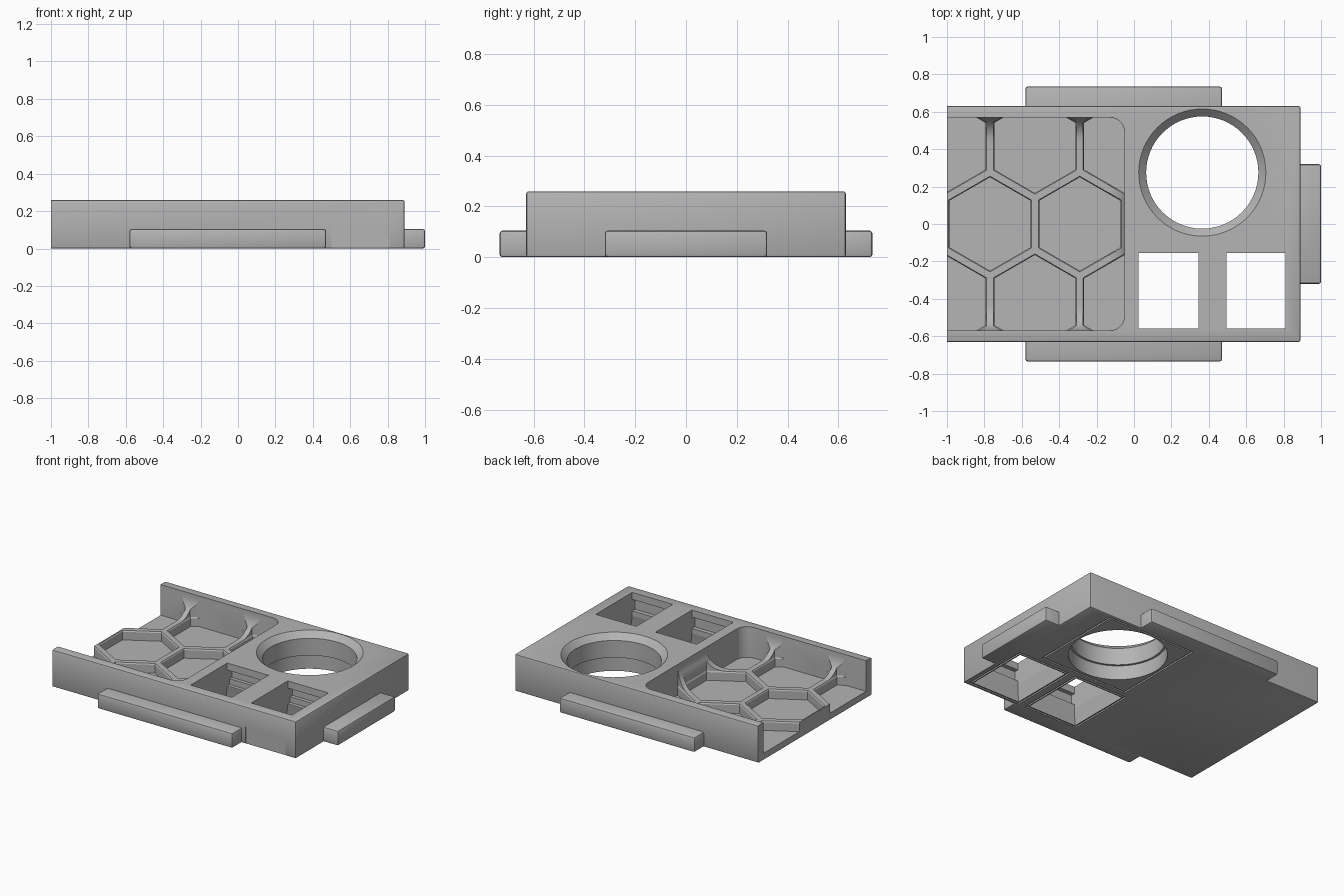
import bpy, bmesh
from math import sin, cos, pi, sqrt

if "Cube" in bpy.data.objects:
    bpy.data.objects.remove(bpy.data.objects["Cube"])

grey = bpy.data.materials.new("plain_grey")
grey.use_nodes = True
GREY = (0.46, 0.46, 0.46, 1)
grey.diffuse_color = GREY
grey.node_tree.nodes["Principled BSDF"].inputs["Base Color"].default_value = GREY


def make_object(name, bm):
    bmesh.ops.recalc_face_normals(bm, faces=bm.faces)
    mesh = bpy.data.meshes.new(name)
    bm.to_mesh(mesh)
    bm.free()
    mesh.materials.append(grey)
    obj = bpy.data.objects.new(name, mesh)
    bpy.context.collection.objects.link(obj)
    return obj


def loft(name, rings):
    """Closed solid through matching rings of 3D points."""
    bm = bmesh.new()
    loops = [[bm.verts.new(p) for p in ring] for ring in rings]
    n = len(loops[0])
    for a, b in zip(loops, loops[1:]):
        for i in range(n):
            j = (i + 1) % n
            bm.faces.new((a[i], a[j], b[j], b[i]))
    bm.faces.new(loops[0][::-1])
    bm.faces.new(loops[-1])
    return make_object(name, bm)


def rect(x0, x1, y0, y1, z, grow=0):
    x0, x1, y0, y1 = x0 - grow, x1 + grow, y0 - grow, y1 + grow
    return [(x0, y0, z), (x1, y0, z), (x1, y1, z), (x0, y1, z)]


def box(name, x0, x1, y0, y1, z0, z1):
    return loft(name, [rect(x0, x1, y0, y1, z0), rect(x0, x1, y0, y1, z1)])


def ngon(cx, cy, r, z, n, turn=0):
    return [(cx + r * cos(turn + 2 * pi * i / n),
             cy + r * sin(turn + 2 * pi * i / n), z) for i in range(n)]


def bevel(obj, width, keep, segments=1):
    """Bevel every edge whose end points pass the keep rule."""
    bm = bmesh.new()
    bm.from_mesh(obj.data)
    edges = [e for e in bm.edges if keep(*[v.co for v in e.verts])]
    bmesh.ops.bevel(bm, geom=edges, offset=width, segments=segments,
                    profile=0.5, affect='EDGES')
    bm.to_mesh(obj.data)
    bm.free()


def combine(obj, tool, operation='DIFFERENCE'):
    mod = obj.modifiers.new("combine", 'BOOLEAN')
    mod.object, mod.operation, mod.solver = tool, operation, 'EXACT'
    bpy.context.view_layer.objects.active = obj
    bpy.ops.object.modifier_apply(modifier=mod.name)
    bpy.data.objects.remove(tool)


# Main slab, open end left square
body = box("base_slab", -1, 0.89, -0.63, 0.63, 0, 0.26)
bevel(body, 0.01, lambda a, b: not (a.x < -0.99 and b.x < -0.99), 2)

# Tray: rounded plan with walls that scoop down to the rib tops
TRAY_RIGHT, TRAY_HALF, RIB_TOP, SCOOP = -0.05, 0.57, 0.11, 0.13


def tray_ring(inset, z):
    r = max(0.08 - inset, 0.006)
    x, y = TRAY_RIGHT - inset - r, TRAY_HALF - inset - r
    ring = [(-1.3, -TRAY_HALF + inset, z)]
    for side in (-1, 1):
        for i in range(7):
            a = pi / 2 * i / 6 + (-pi / 2 if side < 0 else 0)
            ring.append((x + r * cos(a), side * y + r * sin(a), z))
    return ring + [(-1.3, TRAY_HALF - inset, z)]


scoop_rings = []
for i in range(9):
    a = pi / 2 * i / 8
    scoop_rings.append(tray_ring(SCOOP * (1 - sin(a)), RIB_TOP + SCOOP * (1 - cos(a))))
combine(body, loft("tray_cutter", scoop_rings + [tray_ring(0, 0.3)]))

# Hexagonal pockets between the ribs, kept inside the tray outline
PITCH, HEX_R = 0.48, 0.25
for row in (-1, 0, 1):
    for col in range(3):
        cx = -0.77 + PITCH * (col - (0.5 if row else 0))
        if not row and col == 2:
            continue
        cy = row * PITCH * sqrt(3) / 2
        pocket = loft("pocket_cutter", [ngon(cx, cy, HEX_R, 0.045, 6, pi / 6),
                                        ngon(cx, cy, HEX_R, RIB_TOP - 0.008, 6, pi / 6),
                                        ngon(cx, cy, HEX_R + 0.006, RIB_TOP, 6, pi / 6),
                                        ngon(cx, cy, HEX_R + 0.006, 0.28, 6, pi / 6)])
        outline = loft("outline_cutter", [tray_ring(0.0005, 0.02), tray_ring(0.0005, 0.32)])
        combine(pocket, outline, 'INTERSECT')
        combine(body, pocket)

# Round hole with a chamfered mouth and a shallow seam at mid height
HX, HY = 0.365, 0.275
profile = [(0.315, -0.02), (0.315, 0.1), (0.3, 0.1), (0.3, 0.22), (0.34, 0.26), (0.34, 0.3)]
combine(body, loft("hole_cutter", [ngon(HX, HY, r, z, 64) for r, z in profile]))


def groove(x0, x1, y0, y1, w=0.012):
    """Thin rectangular groove in the underside."""
    for s in ((x0, x1, y0, y0 + w), (x0, x1, y1 - w, y1),
              (x0, x0 + w, y0 + w / 2, y1 - w / 2), (x1 - w, x1, y0 + w / 2, y1 - w / 2)):
        combine(body, box("groove_cutter", *s, -0.02, 0.01))


groove(HX - 0.345, HX + 0.345, HY - 0.345, HY + 0.335)

# Square sockets: lip at the top, wider latch cavity, flared underside
for x0, x1 in ((0.025, 0.345), (0.495, 0.81)):
    y0, y1 = -0.56, -0.155
    combine(body, loft("socket_cutter", [rect(x0, x1, y0, y1, -0.02, 0.03),
                                         rect(x0, x1, y0, y1, 0.01, 0.03),
                                         rect(x0, x1, y0, y1, 0.09),
                                         rect(x0, x1, y0, y1, 0.3)]))
    cavity = [rect(x0, x1, y0, y1 + d, z) for d, z in
              ((0.025, 0.1), (0.025, 0.14), (0.05, 0.14), (0.05, 0.21))]
    combine(body, loft("latch_cutter", cavity))
    combine(body, box("catch_cutter", x0, x1, y0 - 0.03, y0 + 0.05, 0.13, 0.21))
    groove(x0 - 0.05, x1 + 0.05, y0 - 0.05, y1 + 0.05)

# Shallow panel in the front face
combine(body, box("panel_cutter", 0.5, 0.81, -0.7, -0.625, -0.02, 0.12))

# Locating flanges on the front, back and right end
flanges = []
for name, x0, x1, y0, y1 in (("front_flange", -0.58, 0.47, -0.735, -0.62),
                             ("back_flange", -0.58, 0.47, 0.62, 0.735),
                             ("right_flange", 0.88, 1.0, -0.32, 0.32)):
    f = box(name, x0, x1, y0, y1, 0, 0.105)
    if name == "right_flange":
        bevel(f, 0.012, lambda a, b: a.x > 0.95 or b.x > 0.95, 2)
    else:
        bevel(f, 0.012, lambda a, b: abs(a.y) > 0.7 or abs(b.y) > 0.7, 2)
    flanges.append(f)

# Smooth the rounded surfaces, keep hard edges
bpy.ops.object.select_all(action='DESELECT')
for obj in [body] + flanges:
    obj.select_set(True)
bpy.context.view_layer.objects.active = body
bpy.ops.object.shade_smooth_by_angle(angle=pi / 6)
